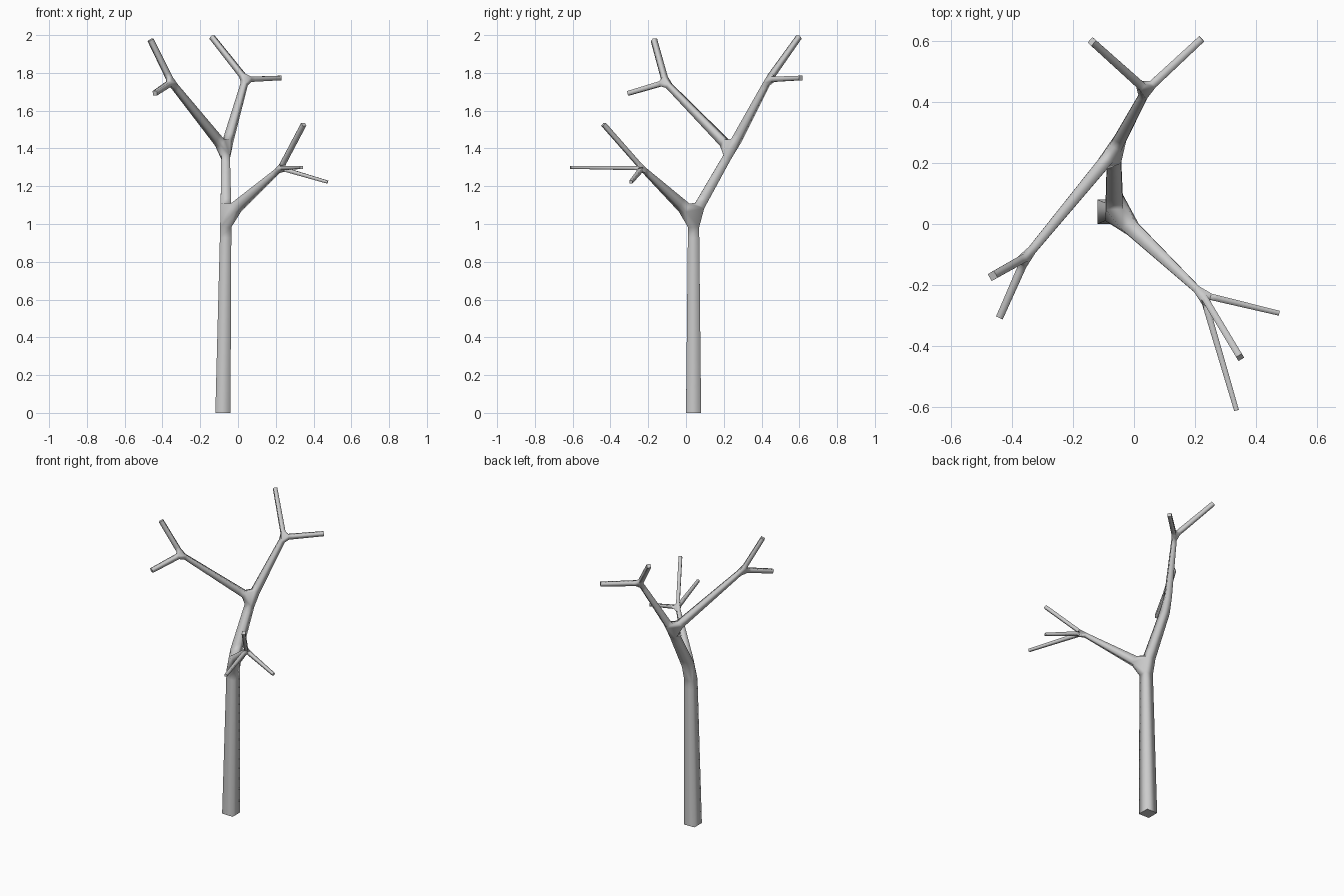
import bpy
from mathutils import Vector

if "Cube" in bpy.data.objects:
    bpy.data.objects.remove(bpy.data.objects["Cube"])

# Skeleton joints: name -> (parent, position, radius)
joints = {
    "base":        (None,         (-0.080, 0.040, 0.00), 0.040),
    "trunk_top":   ("base",       (-0.064, 0.040, 1.04), 0.029),
    "upper_fork":  ("trunk_top",  (-0.066, 0.240, 1.393), 0.022),
    "back_fork":   ("upper_fork", (0.040, 0.438, 1.765), 0.014),
    "left_fork":   ("upper_fork", (-0.353, -0.108, 1.750), 0.014),
    "right_fork":  ("trunk_top",  (0.225, -0.232, 1.295), 0.011),
    "back_twig_a": ("back_fork",  (-0.138, 0.598, 1.99), 0.012),
    "back_twig_b": ("back_fork",  (0.222, 0.607, 1.773), 0.012),
    "left_twig_a": ("left_fork",  (-0.463, -0.170, 1.975), 0.013),
    "left_twig_b": ("left_fork",  (-0.440, -0.305, 1.692), 0.012),
    "right_twig_a": ("right_fork", (0.348, -0.437, 1.528), 0.011),
    "right_twig_b": ("right_fork", (0.474, -0.292, 1.222), 0.008),
    "right_twig_c": ("right_fork", (0.336, -0.611, 1.300), 0.008),
}
names = list(joints)
verts = [joints[n][1] for n in names]
edges = [(names.index(joints[n][0]), i) for i, n in enumerate(names) if joints[n][0]]

# Bare tree: square-section limbs skinned over the skeleton
mesh = bpy.data.meshes.new("bare_tree")
mesh.from_pydata(verts, edges, [])
tree = bpy.data.objects.new("bare_tree", mesh)
bpy.context.collection.objects.link(tree)
bpy.context.view_layer.objects.active = tree
tree.select_set(True)

skin = tree.modifiers.new("limbs", "SKIN")
skin.use_smooth_shade = True
if not mesh.skin_vertices:
    bpy.ops.mesh.customdata_skin_add()
for i, n in enumerate(names):
    sv = mesh.skin_vertices[0].data[i]
    sv.radius = (joints[n][2], joints[n][2])
    sv.use_root = n == "base"
bpy.ops.object.modifier_apply(modifier=skin.name)

# Flat cut ends: sharp edges around the cap at every free end
mesh = tree.data
ends = [Vector(joints[n][1]) for n in names if n == "base" or "twig" in n]
edge_of = {e.key: e for e in mesh.edges}
for p in mesh.polygons:
    if any((p.center - e).length < 0.01 for e in ends):
        for key in p.edge_keys:
            edge_of[key].use_edge_sharp = True
